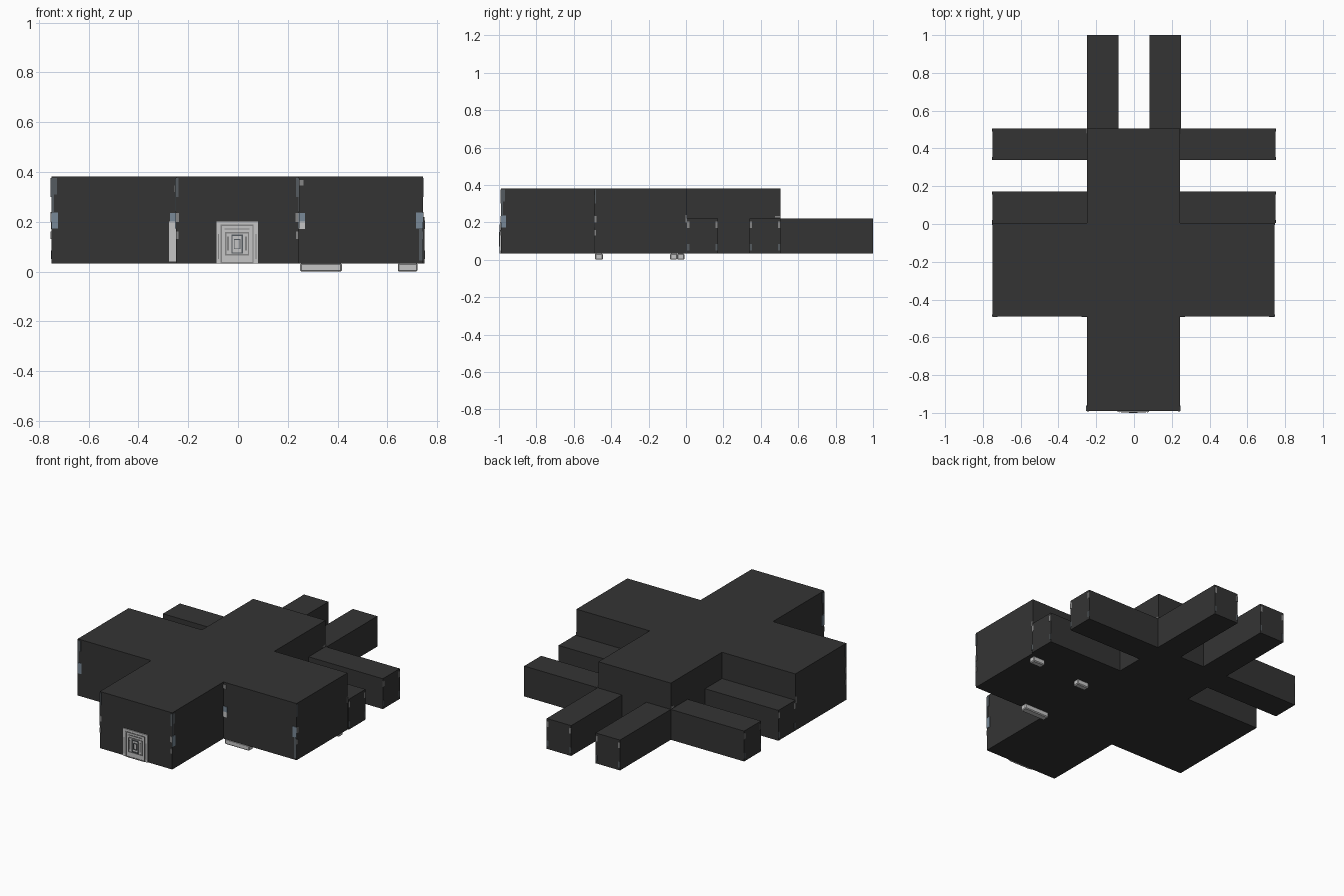
import bpy, bmesh
from mathutils import Vector, Matrix

if "Cube" in bpy.data.objects:
    bpy.data.objects.remove(bpy.data.objects["Cube"])


def material(name, r, g, b):
    m = bpy.data.materials.new(name)
    m.diffuse_color = (r, g, b, 1)
    m.use_nodes = True
    m.node_tree.nodes["Principled BSDF"].inputs["Base Color"].default_value = m.diffuse_color
    return m


CHARCOAL = material("charcoal wall", 0.034, 0.034, 0.034)
LIGHT = material("light grey", 0.56, 0.56, 0.56)
MID = material("mid grey", 0.24, 0.24, 0.24)
SLATE = material("slate grey", 0.09, 0.105, 0.115)
BLUE = material("blue grey", 0.19, 0.25, 0.31)


def finish(name, bm, mat):
    bmesh.ops.recalc_face_normals(bm, faces=bm.faces)
    me = bpy.data.meshes.new(name)
    bm.to_mesh(me)
    bm.free()
    me.materials.append(mat)
    ob = bpy.data.objects.new(name, me)
    bpy.context.collection.objects.link(ob)
    return ob


def boxes(name, mat, bounds):
    """One object from boxes given as (x0, x1, y0, y1, z0, z1)."""
    bm = bmesh.new()
    for b in bounds:
        lo, hi = Vector(b[0::2]), Vector(b[1::2])
        mx = Matrix.Translation((lo + hi) / 2) @ Matrix.Diagonal((*(hi - lo), 1))
        bmesh.ops.create_cube(bm, size=1, matrix=mx)
    return finish(name, bm, mat)


def prism(name, mat, pts, z0, z1):
    bm = bmesh.new()
    f = bm.faces.new([bm.verts.new((x, y, z0)) for x, y in pts])
    ext = bmesh.ops.extrude_face_region(bm, geom=[f])["geom"]
    verts = [v for v in ext if isinstance(v, bmesh.types.BMVert)]
    bmesh.ops.translate(bm, verts=verts, vec=(0, 0, z1 - z0))
    return finish(name, bm, mat)


BASE, LOW, HIGH = 0.033, 0.22, 0.382
XL, XR, HL, HR = -0.75, 0.743, -0.25, 0.244   # arm ends, hall sides
YF, YA, YB, YT = -0.989, -0.49, 0.006, 0.505  # front, arm front, arm back, hall back

# tall cross-shaped hall
prism("main_hall", CHARCOAL,
      [(HL, YF), (HR, YF), (HR, YA), (XR, YA), (XR, YB), (HR, YB),
       (HR, YT), (HL, YT), (HL, YB), (XL, YB), (XL, YA), (HL, YA)], BASE, HIGH)

# low corridors at the sides and back
for side, s, hall in (("left", -1, -HL), ("right", 1, HR)):
    for part, y0, y1 in (("inner", YB, 0.171), ("outer", 0.34, YT)):
        xs = sorted((s * hall, s * 0.75))
        boxes(f"{side}_{part}_corridor", CHARCOAL, [(*xs, y0, y1, BASE, LOW)])
    xs = sorted((s * 0.25, s * 0.083))
    boxes(f"{side}_back_corridor", CHARCOAL, [(*xs, YT, 1.0, BASE, LOW)])

# landing pads under the right arm
for i, (x0, x1, y0, y1) in enumerate(((0.25, 0.417, -0.487, -0.444),
                                      (0.29, 0.37, -0.085, -0.047),
                                      (0.642, 0.722, -0.047, -0.009))):
    pad = boxes(f"floor_pad_{i + 1}", LIGHT, [(x0, x1, y0, y1, 0, BASE)])
    bev = pad.modifiers.new("bevel", "BEVEL")
    bev.width, bev.segments = 0.005, 1

# front door: plate, nested frames and centre lock panel
boxes("door_plate", LIGHT, [(-0.087, 0.08, -0.995, YF, BASE, 0.202)])


def frame(x0, x1, z0, z1, w, y0, y1):
    return [(x0, x0 + w, y0, y1, z0, z1), (x1 - w, x1, y0, y1, z0, z1),
            (x0 + w, x1 - w, y0, y1, z1 - w, z1), (x0 + w, x1 - w, y0, y1, z0, z0 + w)]


y0, y1, cx = -0.998, -0.995, -0.0035
boxes("door_frame_lines", MID,
      frame(cx - 0.066, cx + 0.066, BASE, 0.188, 0.005, y0, y1)
      + frame(cx - 0.048, cx + 0.048, 0.065, 0.158, 0.005, y0, y1)
      + [(cx + s * 0.075 - 0.002, cx + s * 0.075 + 0.002, y0, y1, 0.05, 0.15) for s in (-1, 1)]
      + [(cx + s * 0.036 - 0.004, cx + s * 0.036 + 0.004, y0, y1, 0.085, 0.14) for s in (-1, 1)]
      + [(cx - 0.05, cx + 0.05, y0, y1, 0.168, 0.173)])
boxes("door_lock_panel", SLATE, frame(cx - 0.023, cx + 0.023, 0.072, 0.148, 0.005, -1.0, y1)
      + frame(cx - 0.013, cx + 0.013, 0.09, 0.13, 0.003, -1.0, y1))

# trim plates showing through at the wall corners
trim = {LIGHT: [], MID: [], SLATE: [], BLUE: []}
T = 0.003


def corner(x, y, along, normal, strips):
    """Strips (mat, z0, z1, width) on the wall facing `normal`, running `along` from the corner."""
    for mat, z0, z1, w in strips:
        px = sorted((x, x + along[0] * w + normal[0] * T))
        py = sorted((y, y + along[1] * w + normal[1] * T))
        trim[mat].append((*px, *py, z0, z1))


outer = [(SLATE, 0.31, 0.375, 0.022), (SLATE, 0.24, 0.31, 0.010), (BLUE, 0.172, 0.237, 0.027)]
lower = [(BLUE, 0.172, 0.237, 0.027), (SLATE, 0.045, 0.17, 0.016)]
thin = [(MID, 0.2, 0.235, 0.012), (SLATE, 0.3, 0.375, 0.010), (MID, 0.13, 0.16, 0.010)]
F, B, L, R = (0, -1), (0, 1), (-1, 0), (1, 0)

# arm fronts
corner(XL, YA, R, F, outer)
corner(XR, YA, L, F, lower)
corner(HL, YA, L, F, [(LIGHT, 0.04, 0.202, 0.028), (BLUE, 0.202, 0.235, 0.024), (MID, 0.32, 0.345, 0.006)])
corner(HR, YA, R, F, [(LIGHT, 0.17, 0.202, 0.026), (BLUE, 0.202, 0.235, 0.026), (MID, 0.345, 0.368, 0.020)])
# hall front and hall sides
corner(HL, YF, R, F, thin)
corner(HR, YF, L, F, thin)
for x, n in ((HL, L), (HR, R)):
    corner(x, YF, B, n, outer)
    corner(x, YT, F, n, [(MID, 0.225, 0.235, 0.028)])
# arm ends
for x, n in ((XL, L), (XR, R)):
    corner(x, YA, B, n, thin)
    corner(x, YB, F, n, [(MID, 0.2, 0.24, 0.010)])
# corridor ends
spots = [(MID, 0.17, 0.205, 0.014), (SLATE, 0.05, 0.085, 0.012)]
for ya, yb in ((YB, 0.171), (0.34, YT)):
    for x, n in ((-0.748, L), (0.748, R)):
        corner(x, ya, B, n, spots)
        corner(x, yb, F, n, spots)
for xa, xb in ((-0.25, -0.083), (0.083, 0.25)):
    corner(xa, 0.998, R, B, spots)
    corner(xb, 0.998, L, B, spots)

for mat, parts in trim.items():
    boxes("corner_trim_" + mat.name.replace(" ", "_"), mat, parts)
